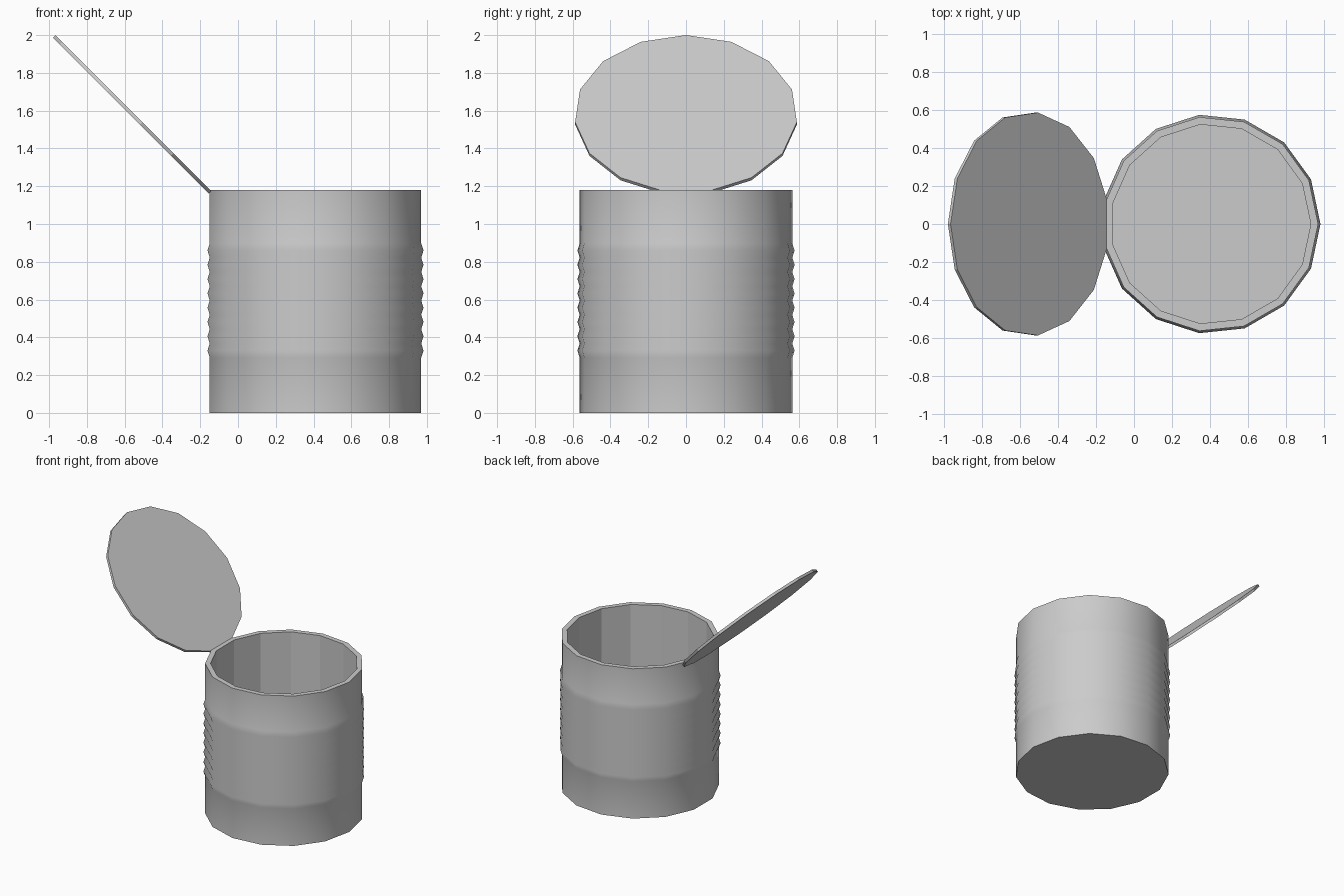
import bpy, bmesh, math

if "Cube" in bpy.data.objects:
    bpy.data.objects.remove(bpy.data.objects["Cube"])

SIDES = 15


def lathe(name, profile, smooth_rows=()):
    """Revolve (radius, z) points into a closed 15-sided solid, capped at both ends."""
    bm = bmesh.new()
    rings = []
    for r, z in profile:
        rings.append([bm.verts.new((r * math.cos(2 * math.pi * i / SIDES),
                                    r * math.sin(2 * math.pi * i / SIDES), z))
                      for i in range(SIDES)])
    for row, (a, b) in enumerate(zip(rings, rings[1:])):
        for i in range(SIDES):
            j = (i + 1) % SIDES
            face = bm.faces.new((a[i], a[j], b[j], b[i]))
            face.smooth = row in smooth_rows
    bm.faces.new(rings[0][::-1])
    bm.faces.new(rings[-1])
    bmesh.ops.recalc_face_normals(bm, faces=bm.faces)
    # keep rims crisp, corrugation soft
    for e in bm.edges:
        if e.calc_face_angle(0) > math.radians(60):
            e.smooth = False
    mesh = bpy.data.meshes.new(name)
    bm.to_mesh(mesh)
    bm.free()
    obj = bpy.data.objects.new(name, mesh)
    bpy.context.collection.objects.link(obj)
    return obj


# Can body: outer wall with eight ribs, then rim, inner wall and floor
R_WALL, R_RIB, R_INNER, HEIGHT = 0.566, 0.578, 0.527, 1.18
RIBS, Z0, PITCH = 8, 0.292, 0.0757
outer = [(R_WALL, 0.0), (R_WALL, Z0)]
for k in range(RIBS):
    outer += [(R_RIB, Z0 + (k + 0.5) * PITCH), (R_WALL, Z0 + (k + 1) * PITCH)]
outer.append((R_WALL, HEIGHT))
inner = [(R_INNER, HEIGHT), (R_INNER, 0.04)]
can = lathe("can_body", outer + inner, range(len(outer) - 1))
can.location.x = 0.404

# Opened lid: thin disc tilted back 45 degrees, hinged on the flat left side
lid = lathe("open_lid", [(0.59, -0.01), (0.59, 0.01)])
lid.location = (-0.556, 0, 1.576)
lid.rotation_euler.y = math.radians(225)
